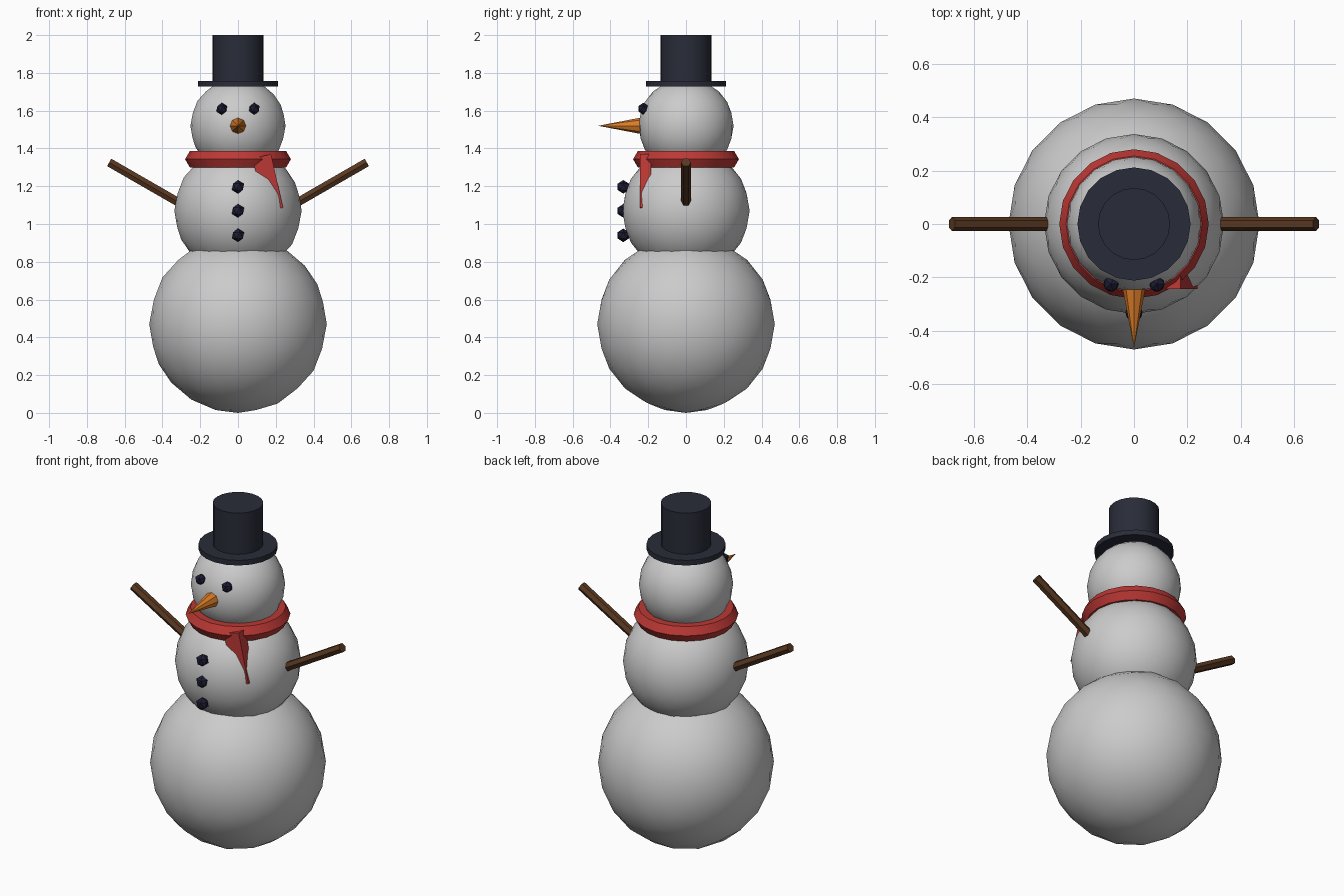
import bpy
from math import radians, pi
from mathutils import Vector

if "Cube" in bpy.data.objects:
    bpy.data.objects.remove(bpy.data.objects["Cube"])

ops = bpy.ops.mesh


def material(name, rgb):
    m = bpy.data.materials.new(name)
    m.diffuse_color = (*rgb, 1)
    m.use_nodes = True
    m.node_tree.nodes["Principled BSDF"].inputs["Base Color"].default_value = m.diffuse_color
    return m


DARK = material("hat_black", (0.022, 0.025, 0.04))
COAL = material("coal", (0.012, 0.012, 0.035))
RED = material("scarf_red", (0.5, 0.04, 0.035))
ORANGE = material("carrot", (0.7, 0.2, 0.02))
WOOD = material("wood", (0.1, 0.04, 0.015))


def finish(name, mat=None):
    ob = bpy.context.object
    ob.name = name
    bpy.ops.object.shade_smooth_by_angle(angle=radians(32))
    if mat:
        ob.data.materials.append(mat)
    return ob


def ball(name, loc, r, mat=None, sub=3):
    ops.primitive_ico_sphere_add(subdivisions=sub, radius=r, location=loc)
    return finish(name, mat)


def taper(name, a, b, r1, r2, sides, mat, roll=0):
    """Cone or cylinder running from point a to point b."""
    a, b = Vector(a), Vector(b)
    d = b - a
    ops.primitive_cone_add(vertices=sides, radius1=r1, radius2=r2,
                           depth=d.length, location=(a + b) / 2)
    ob = bpy.context.object
    ob.rotation_mode = 'QUATERNION'
    ob.rotation_quaternion = Vector((0, 0, 1)).rotation_difference(d)
    return finish(name, mat)


# Snow balls
ball("body_lower", (0, 0, 0.47), 0.47)
ball("body_middle", (0, 0, 1.07), 0.337)
ball("head", (0, 0, 1.52), 0.252)

# Coal eyes and buttons
for side, x in (("left", -0.086), ("right", 0.086)):
    ball("eye_" + side, (x, -0.225, 1.61), 0.032, COAL, 1)
for i, z in enumerate((0.94, 1.07, 1.197)):
    ball(f"button_{i + 1}", (0, -0.332, z), 0.036, COAL, 1)

# Carrot nose
taper("nose", (0, -0.225, 1.52), (0, -0.465, 1.52), 0.046, 0, 8, ORANGE)

# Stick arms
for side, s in (("left", -1), ("right", 1)):
    taper("arm_" + side, (s * 0.30, 0, 1.106), (s * 0.682, 0, 1.326),
          0.026, 0.026, 6, WOOD)

# Scarf ring and hanging tail
ops.primitive_torus_add(major_segments=20, minor_segments=6, major_radius=0.23,
                        minor_radius=0.05, location=(0, 0, 1.343))
finish("scarf", RED)
ops.primitive_cube_add(size=1, location=(0.158, -0.214, 1.217),
                       scale=(0.10, 0.06, 0.29), rotation=(0, radians(-12.7), 0))
finish("scarf_tail", RED)

# Hat
taper("hat_brim", (0, 0, 1.727), (0, 0, 1.757), 0.212, 0.212, 20, DARK)
taper("hat_crown", (0, 0, 1.74), (0, 0, 2.0), 0.135, 0.135, 20, DARK)
